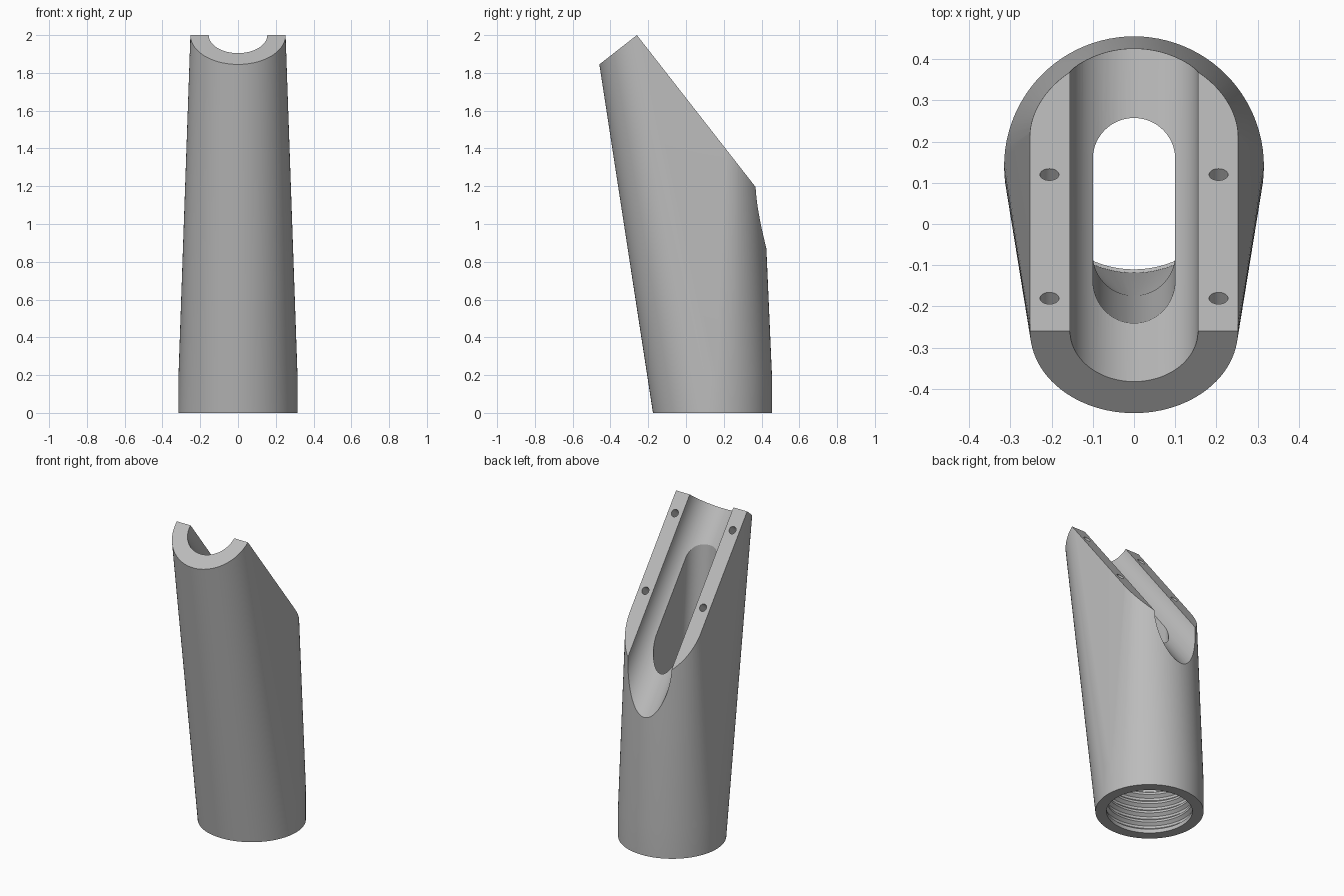
import bpy, bmesh
from math import cos, sin, pi, radians
from mathutils import Vector, Matrix

if "Cube" in bpy.data.objects:
    bpy.data.objects.remove(bpy.data.objects["Cube"])

SEG = 96
TOP = Vector((0, -0.26, 2.0))                   # upper end of the tilted axis
AXIS = Vector((0, 0.625, -0.8)).normalized()    # runs down the sloped face
NORMAL = Vector((0, -AXIS.z, AXIS.y))           # points out of the sloped face
SIDE = Vector((1, 0, 0))
BASE_Y = 0.14

grey = bpy.data.materials.new("light grey")
grey.use_nodes = True
grey.diffuse_color = (0.5, 0.5, 0.5, 1)
grey.node_tree.nodes["Principled BSDF"].inputs["Base Color"].default_value = (0.5, 0.5, 0.5, 1)


def ring(center, radius, a=SIDE, b=Vector((0, 1, 0)), n=SEG):
    return [Vector(center) + radius * (a * cos(2 * pi * i / n) + b * sin(2 * pi * i / n))
            for i in range(n)]


def tilted_ring(t, radius):
    return ring(TOP + AXIS * t, radius, SIDE, NORMAL)


def hull(points):
    bm = bmesh.new()
    for p in points:
        bm.verts.new(p)
    res = bmesh.ops.convex_hull(bm, input=bm.verts[:])
    junk = {g for g in res["geom_interior"] + res["geom_unused"]
            if isinstance(g, bmesh.types.BMVert)}
    bmesh.ops.delete(bm, geom=list(junk), context="VERTS")
    bmesh.ops.dissolve_limit(bm, angle_limit=radians(0.1), verts=bm.verts[:], edges=bm.edges[:])
    bmesh.ops.recalc_face_normals(bm, faces=bm.faces[:])
    return bm


def make(name, bm):
    mesh = bpy.data.meshes.new(name)
    bm.to_mesh(mesh)
    bm.free()
    ob = bpy.data.objects.new(name, mesh)
    bpy.context.collection.objects.link(ob)
    return ob


def cut(target, bm):
    cutter = make("cutter", bm)
    cutter.hide_render = True
    mod = target.modifiers.new("cut", "BOOLEAN")
    mod.operation, mod.solver, mod.object = "DIFFERENCE", "EXACT", cutter
    bpy.context.view_layer.objects.active = target
    bpy.ops.object.modifier_apply(modifier=mod.name)
    bpy.data.objects.remove(cutter)


# Body: round base blended into a tilted cylinder, sliced along the tilted axis
bm = hull(ring((0, BASE_Y, 0), 0.315) + ring((0, BASE_Y, 0.2), 0.315)
          + tilted_ring(0, 0.252) + tilted_ring(0.741, 0.252))
res = bmesh.ops.bisect_plane(bm, geom=bm.verts[:] + bm.edges[:] + bm.faces[:], dist=1e-5,
                             plane_co=TOP, plane_no=NORMAL, clear_outer=True)
bmesh.ops.holes_fill(bm, edges=[e for e in bm.edges if e.is_boundary], sides=0)
bmesh.ops.recalc_face_normals(bm, faces=bm.faces[:])
body = make("angled_socket_body", bm)
body.data.materials.append(grey)

# Round groove along the sloped face
cut(body, hull(tilted_ring(-0.3, 0.155) + tilted_ring(1.6, 0.155)))


# Slot from the groove, widening down into the round bore
def slot_ring(z, front):
    return ring((0, front + 0.1, z), 0.1) + ring((0, 0.157, z), 0.1)


cut(body, hull(slot_ring(0.95, -0.172) + slot_ring(2.0, -0.265)))
cut(body, hull(ring((0, BASE_Y, 0.29), 0.258) + slot_ring(0.97, -0.174)))

# Threaded bore in the base: a turned profile with alternating radii
profile = [(0.25, -0.05), (0.25, 0.025)]
for i in range(4):
    z = 0.025 + i * 0.062
    profile += [(0.268, z + 0.016), (0.268, z + 0.032), (0.25, z + 0.048), (0.25, z + 0.062)]
profile += [(0.258, 0.28), (0.258, 0.3)]
bm = bmesh.new()
rows = [[bm.verts.new(p) for p in ring((0, BASE_Y, z), r)] for r, z in profile]
for low, high in zip(rows, rows[1:]):
    for i in range(SEG):
        j = (i + 1) % SEG
        bm.faces.new((low[i], low[j], high[j], high[i]))
bm.faces.new(rows[0][::-1])
bm.faces.new(rows[-1])
bmesh.ops.recalc_face_normals(bm, faces=bm.faces[:])
cut(body, bm)

# Four screw holes square to the sloped face
for x in (-0.205, 0.205):
    for t in (0.13, 0.617):
        c = TOP + AXIS * t + SIDE * x
        cut(body, hull(ring(c - NORMAL * 0.1, 0.023, SIDE, AXIS, 32)
                       + ring(c + NORMAL * 0.1, 0.023, SIDE, AXIS, 32)))

# Smooth shading with crisp edges
bpy.ops.object.select_all(action="DESELECT")
body.select_set(True)
bpy.context.view_layer.objects.active = body
bpy.ops.object.shade_smooth_by_angle(angle=radians(25))
